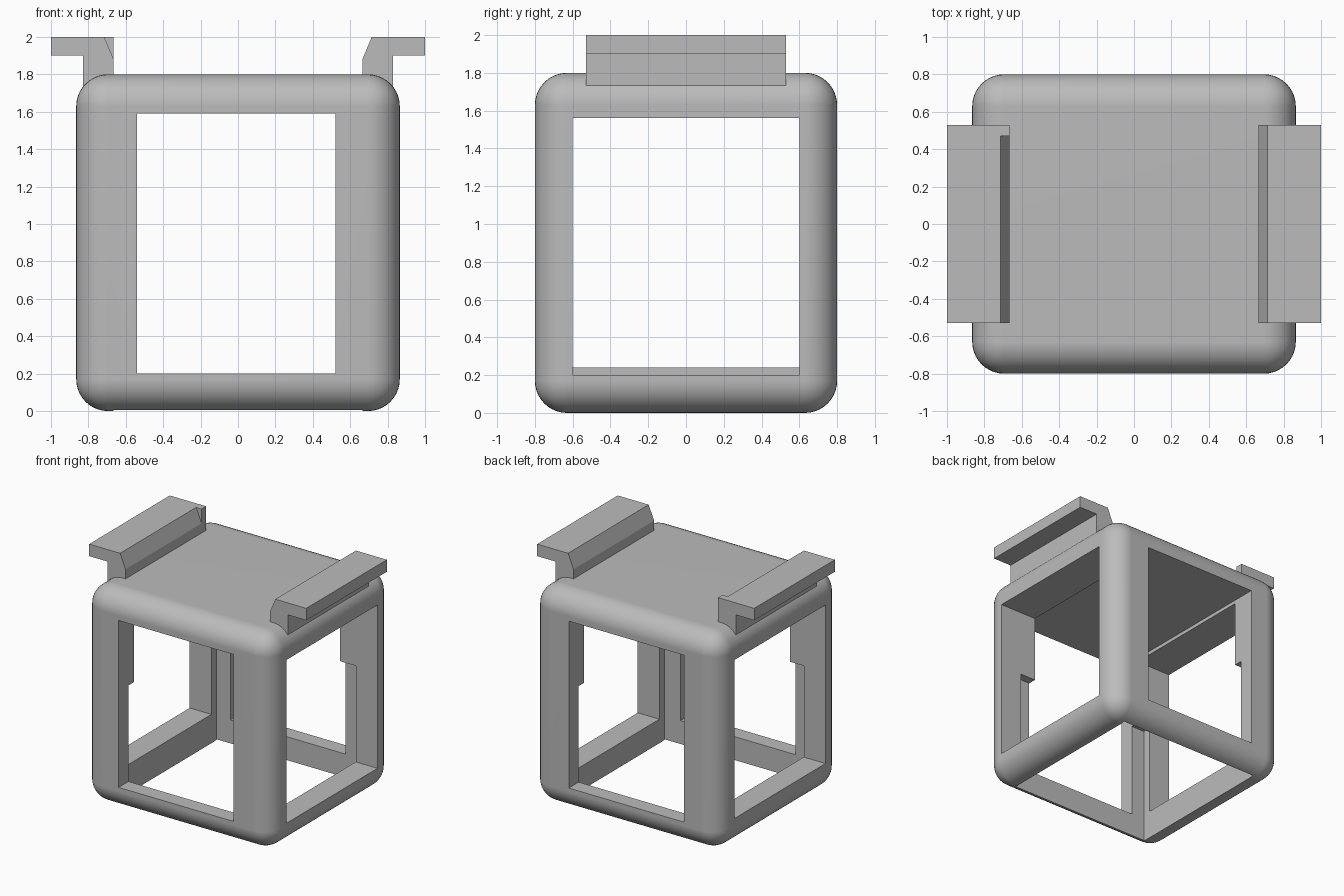
import bpy
import bmesh
from mathutils import Vector

if "Cube" in bpy.data.objects:
    bpy.data.objects.remove(bpy.data.objects["Cube"], do_unlink=True)

grey = bpy.data.materials.new("plain grey")
grey.use_nodes = True
COLOUR = (0.5, 0.5, 0.5, 1)
grey.diffuse_color = COLOUR
grey.node_tree.nodes["Principled BSDF"].inputs["Base Color"].default_value = COLOUR


def finish(name, bm):
    bmesh.ops.recalc_face_normals(bm, faces=bm.faces)
    mesh = bpy.data.meshes.new(name)
    bm.to_mesh(mesh)
    bm.free()
    mesh.materials.append(grey)
    obj = bpy.data.objects.new(name, mesh)
    bpy.context.collection.objects.link(obj)
    return obj


def box(name, low, high, radius=0):
    low, high = Vector(low), Vector(high)
    bm = bmesh.new()
    bmesh.ops.create_cube(bm, size=1)
    bmesh.ops.scale(bm, vec=high - low, verts=bm.verts)
    bmesh.ops.translate(bm, vec=(low + high) / 2, verts=bm.verts)
    if radius:
        bmesh.ops.bevel(bm, geom=bm.edges[:], offset=radius, segments=10,
                        profile=0.5, affect='EDGES')
    return finish(name, bm)


def extrude_profile(name, points, y0, y1):
    # Extrude an x-z outline along y
    bm = bmesh.new()
    face = bm.faces.new([bm.verts.new((x, y0, z)) for x, z in points])
    new = bmesh.ops.extrude_face_region(bm, geom=[face])["geom"]
    verts = [v for v in new if isinstance(v, bmesh.types.BMVert)]
    bmesh.ops.translate(bm, vec=(0, y1 - y0, 0), verts=verts)
    return finish(name, bm)


def activate(obj):
    bpy.ops.object.select_all(action='DESELECT')
    obj.select_set(True)
    bpy.context.view_layer.objects.active = obj


# Rounded housing
body = box("housing", (-0.865, -0.8, 0), (0.865, 0.8, 1.8), 0.17)

# Window openings and the wider, open-bottomed lower cavity
cutters = [
    box("front_back_opening", (-0.54, -1, 0.2), (0.52, 1, 1.59)),
    box("right_opening", (-0.5, -0.6, 0.2), (1, 0.6, 1.56)),
    box("left_opening", (-1, -0.6, 0.24), (-0.45, 0.6, 1.56)),
    box("lower_cavity", (-0.665, -0.67, -0.1), (0.665, 0.67, 1)),
]
activate(body)
for cutter in cutters:
    cutter.hide_render = True
    mod = body.modifiers.new("cut", 'BOOLEAN')
    mod.operation = 'DIFFERENCE'
    mod.solver = 'EXACT'
    mod.object = cutter
    bpy.ops.object.modifier_apply(modifier=mod.name)
for cutter in cutters:
    bpy.data.objects.remove(cutter, do_unlink=True)
bpy.ops.object.shade_smooth_by_angle(angle=0.5)
weighted = body.modifiers.new("even_shading", 'WEIGHTED_NORMAL')
weighted.keep_sharp = True

# Flanged top rails with a chamfered inner edge
flange = [(0.83, 1.73), (0.83, 1.9), (1, 1.9), (1, 2)]
chamfer = [(0.715, 2), (0.665, 1.88), (0.665, 1.73)]
square = [(0.665, 2), (0.665, 1.73)]


def mirrored(points):
    return [(-x, z) for x, z in points]


extrude_profile("right_rail", flange + chamfer, -0.53, 0.53)
extrude_profile("left_rail", mirrored(flange + chamfer), -0.53, 0.47)
extrude_profile("left_rail_end_stop", mirrored(flange + square), 0.47, 0.53)
